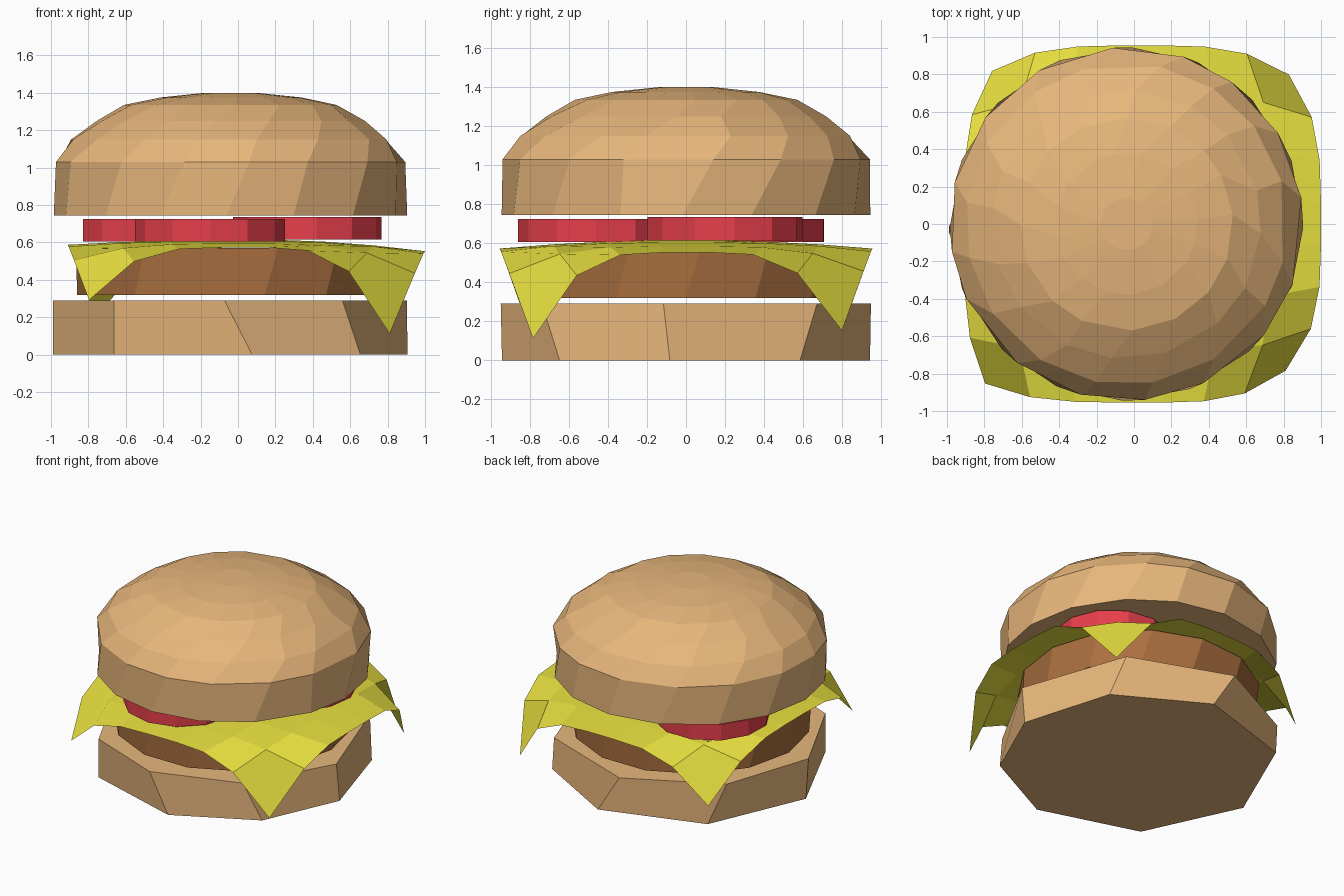
import bpy, bmesh, math, random

if "Cube" in bpy.data.objects:
    bpy.data.objects.remove(bpy.data.objects["Cube"])
random.seed(4)
CX = -0.04  # the round parts sit slightly left of the cheese


def material(name, rgb):
    m = bpy.data.materials.new(name)
    m.diffuse_color = (*rgb, 1)
    m.use_nodes = True
    m.node_tree.nodes["Principled BSDF"].inputs["Base Color"].default_value = m.diffuse_color
    return m


BUN = material("bun", (0.80, 0.47, 0.20))
MEAT = material("meat", (0.40, 0.16, 0.05))
CHEESE = material("cheese", (0.80, 0.74, 0.05))
RED = material("tomato_red", (0.80, 0.05, 0.07))


def finish(name, bm, mat):
    bmesh.ops.recalc_face_normals(bm, faces=bm.faces)
    mesh = bpy.data.meshes.new(name)
    bm.to_mesh(mesh)
    bm.free()
    mesh.materials.append(mat)
    ob = bpy.data.objects.new(name, mesh)
    bpy.context.collection.objects.link(ob)
    return ob


def loft(name, rings, mat):
    """Bridge rings of points from bottom to top and cap both ends."""
    bm = bmesh.new()
    loops = [[bm.verts.new(p) for p in ring] for ring in rings]
    n = len(loops[0])
    for a, b in zip(loops, loops[1:]):
        for i in range(n):
            j = (i + 1) % n
            bm.faces.new((a[i], a[j], b[j], b[i]))
    bm.faces.new(loops[0][::-1])
    bm.faces.new(loops[-1])
    return finish(name, bm, mat)


def ring(r, z, angles, cx=CX, cy=0.0):
    return [(cx + r * math.cos(math.radians(a)),
             cy + r * math.sin(math.radians(a)), z) for a in angles]


def even(n, start=0.0):
    return [start + 360 * i / n for i in range(n)]


# bottom bun: uneven octagon, top edge twisted against the base
loft("bottom_bun", [ring(0.95, 0.0, (-5, 38, 83, 132, 181, 229, 277, 317)),
                    ring(0.95, 0.29, (-7, 45, 94, 140, 183, 229, 268, 309))], BUN)

# patty
loft("patty", [ring(0.82, 0.32, even(14)), ring(0.83, 0.57, even(14, 5))], MEAT)

# cheese slice: square sheet with its corners drooping over the patty
N = 7
bm = bmesh.new()
grid = []
for j in range(N + 1):
    row = []
    for i in range(N + 1):
        u, v = 2 * i / N - 1, 2 * j / N - 1
        # droop of each corner, then height lost at each edge
        drop = {(1, 0): 0.45, (1, 1): 0.41, (0, 1): 0.36, (0, 0): 0.27}[(int(u > 0), int(v > 0))]
        edge = (0.065 if u > 0 else 0.03) * u ** 2 * (1 - v ** 2) + 0.045 * v ** 2 * (1 - u ** 2)
        x = 0.045 + u * (0.955 - 0.42 * drop * abs(v) ** 3.7)
        y = v * (0.955 - 0.38 * drop * abs(u) ** 3.7)
        z = 0.617 - edge - (drop + 0.055) * abs(u * v) ** 3.6
        row.append(bm.verts.new((x, y, z)))
    grid.append(row)
for j in range(N):
    for i in range(N):
        bm.faces.new((grid[j][i], grid[j][i + 1], grid[j + 1][i + 1], grid[j + 1][i]))
finish("cheese_slice", bm, CHEESE)

# three tomato slices
for k, (x, y, z) in enumerate([(-0.15, -0.46, 0.605), (0.37, 0.20, 0.615), (-0.44, 0.32, 0.605)]):
    loft(f"tomato_slice_{k + 1}", [ring(0.40, z, even(12, 7 * k), x, y),
                                   ring(0.40, z + 0.12, even(12, 7 * k), x, y)], RED)

# top bun: faceted dome on a straight side
profile = [(0.945, 0.745), (0.945, 1.03), (0.86, 1.15), (0.72, 1.25),
           (0.57, 1.335), (0.38, 1.375), (0.14, 1.40)]
rings = []
for k, (r, z) in enumerate(profile):
    wobble = 4 if k else 2
    rings.append(ring(r, z, [a + random.uniform(-wobble, wobble) for a in even(16, 6 * k)]))
loft("top_bun", rings, BUN)
